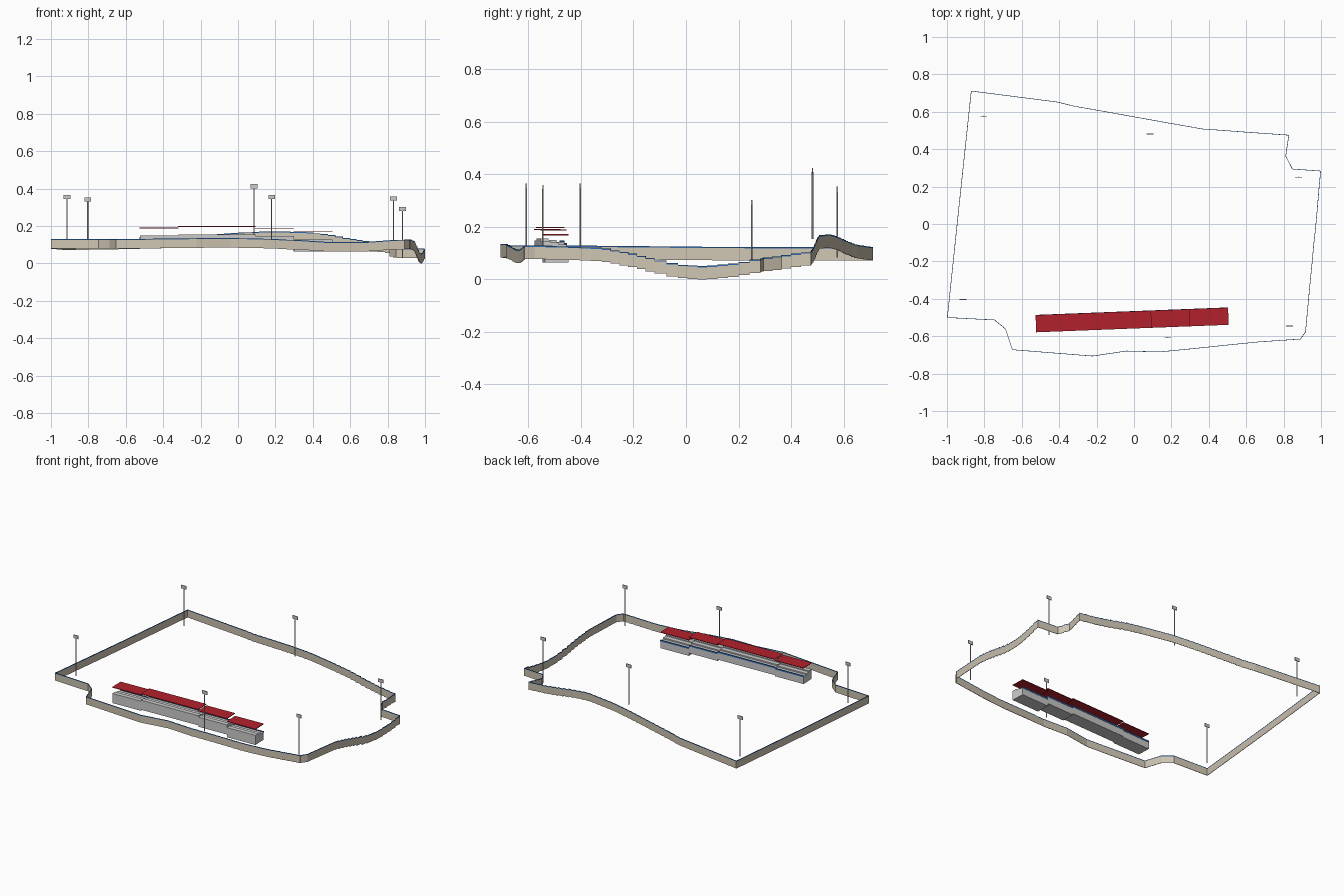
import bpy, bmesh, math
from mathutils import Vector, Matrix

if "Cube" in bpy.data.objects:
    bpy.data.objects.remove(bpy.data.objects["Cube"])


def material(name, rgb):
    m = bpy.data.materials.new(name)
    m.diffuse_color = (*rgb, 1)
    m.use_nodes = True
    m.node_tree.nodes["Principled BSDF"].inputs["Base Color"].default_value = m.diffuse_color
    return m


BEIGE = material("beige_panel", (0.62, 0.56, 0.45))
BLUE = material("blue_trim", (0.03, 0.14, 0.42))
RED = material("red_roof", (0.45, 0.015, 0.025))


def add_box(bm, center, size, yaw=0.0):
    mat = (Matrix.Translation(center) @ Matrix.Rotation(yaw, 4, 'Z')
           @ Matrix.Diagonal((*size, 1)))
    bmesh.ops.create_cube(bm, size=1, matrix=mat)


def finish(bm, name, mat=None):
    me = bpy.data.meshes.new(name)
    bm.to_mesh(me)
    bm.free()
    ob = bpy.data.objects.new(name, me)
    if mat:
        me.materials.append(mat)
    bpy.context.collection.objects.link(ob)
    return ob


# Perimeter line: x, y, ground height
PATH = [
    (-0.87, 0.711, 0.073), (-0.41, 0.652, 0.082), (-0.32, 0.63, 0.088),
    (-0.15, 0.60, 0.102), (0.0, 0.573, 0.114), (0.15, 0.546, 0.122),
    (0.366, 0.508, 0.118), (0.48, 0.50, 0.105), (0.60, 0.491, 0.083),
    (0.70, 0.484, 0.068), (0.828, 0.475, 0.056),
    (0.811, 0.363, 0.040), (0.847, 0.294, 0.031), (0.998, 0.283, 0.030),
    (0.990, 0.20, 0.013), (0.980, 0.08, 0.0), (0.970, -0.03, 0.007),
    (0.960, -0.12, 0.028), (0.951, -0.22, 0.052), (0.941, -0.32, 0.070),
    (0.917, -0.577, 0.080), (0.89, -0.615, 0.078), (0.66, -0.631, 0.064),
    (0.50, -0.647, 0.064), (0.30, -0.668, 0.076), (0.136, -0.684, 0.083),
    (-0.04, -0.679, 0.086), (-0.222, -0.706, 0.085), (-0.65, -0.672, 0.080),
    (-0.687, -0.561, 0.080), (-0.746, -0.513, 0.080), (-0.998, -0.500, 0.080),
    (-0.935, 0.10, 0.074),
]
WALL_H, WALL_T, CAP_H, PANEL = 0.046, 0.003, 0.005, 0.04

# Boundary wall of level panels stepping with the ground, blue cap on top
wall, cap = bmesh.new(), bmesh.new()
for a, b in zip(PATH, PATH[1:] + PATH[:1]):
    a, b = Vector(a), Vector(b)
    run = (b - a).xy
    n = max(1, round(run.length / PANEL))
    yaw = math.atan2(run.y, run.x)
    size = run.length / n
    for i in range(n):
        p = a.lerp(b, (i + 0.5) / n)
        add_box(wall, p + Vector((0, 0, WALL_H / 2)), (size, WALL_T, WALL_H), yaw)
        add_box(cap, p + Vector((0, 0, WALL_H + CAP_H / 2)), (size, WALL_T, CAP_H), yaw)
low = min(v.co.z for v in wall.verts)
for bm in (wall, cap):
    bmesh.ops.translate(bm, verts=bm.verts, vec=(0, 0, -low))
finish(wall, "boundary_wall", BEIGE)
finish(cap, "boundary_wall_cap", BLUE)

# Floodlight masts: x, y, top height
MASTS = [(-0.803, 0.576, 0.353), (0.085, 0.482, 0.424), (0.88, 0.25, 0.303),
         (-0.914, -0.403, 0.366), (0.832, -0.545, 0.359), (0.18, -0.608, 0.366)]
for k, (x, y, top) in enumerate(MASTS):
    bm = bmesh.new()
    bmesh.ops.create_cone(bm, cap_ends=True, segments=8, radius1=0.003,
                          radius2=0.003, depth=0.255,
                          matrix=Matrix.Translation((x, y, top - 0.1425)))
    finish(bm, f"floodlight_mast_{k + 1}")
    bm = bmesh.new()
    add_box(bm, (x, y, top - 0.011), (0.036, 0.005, 0.022))
    finish(bm, f"floodlight_head_{k + 1}")

# Grandstand: five modules in a row, each at its own ground level
YAW = math.atan2(0.04, 1.03)
ROOF_Z = [0.190, 0.197, 0.197, 0.188, 0.170]
W = 0.206
body, rail, roof = bmesh.new(), bmesh.new(), bmesh.new()
turn = Matrix.Translation((-0.01, -0.513, 0)) @ Matrix.Rotation(YAW, 4, 'Z')
for i, z in enumerate(ROOF_Z):
    x = (i - 2) * W
    g = z - 0.105
    # seating tiers rise away from the pitch (+y side is the front)
    for y0, y1, h in ((-0.045, -0.015, 0.064), (-0.015, 0.015, 0.058),
                      (0.015, 0.045, 0.050)):
        add_box(body, turn @ Vector((x, (y0 + y1) / 2, g + h / 2)),
                (W, y1 - y0, h), YAW)
    add_box(rail, turn @ Vector((x, 0.0455, g + 0.051)), (W, 0.003, 0.010), YAW)
    add_box(roof, turn @ Vector((x, 0, z)), (W, 0.092, 0.004), YAW)
finish(body, "grandstand_tiers")
finish(rail, "grandstand_front_rail", BLUE)
finish(roof, "grandstand_roof", RED)
